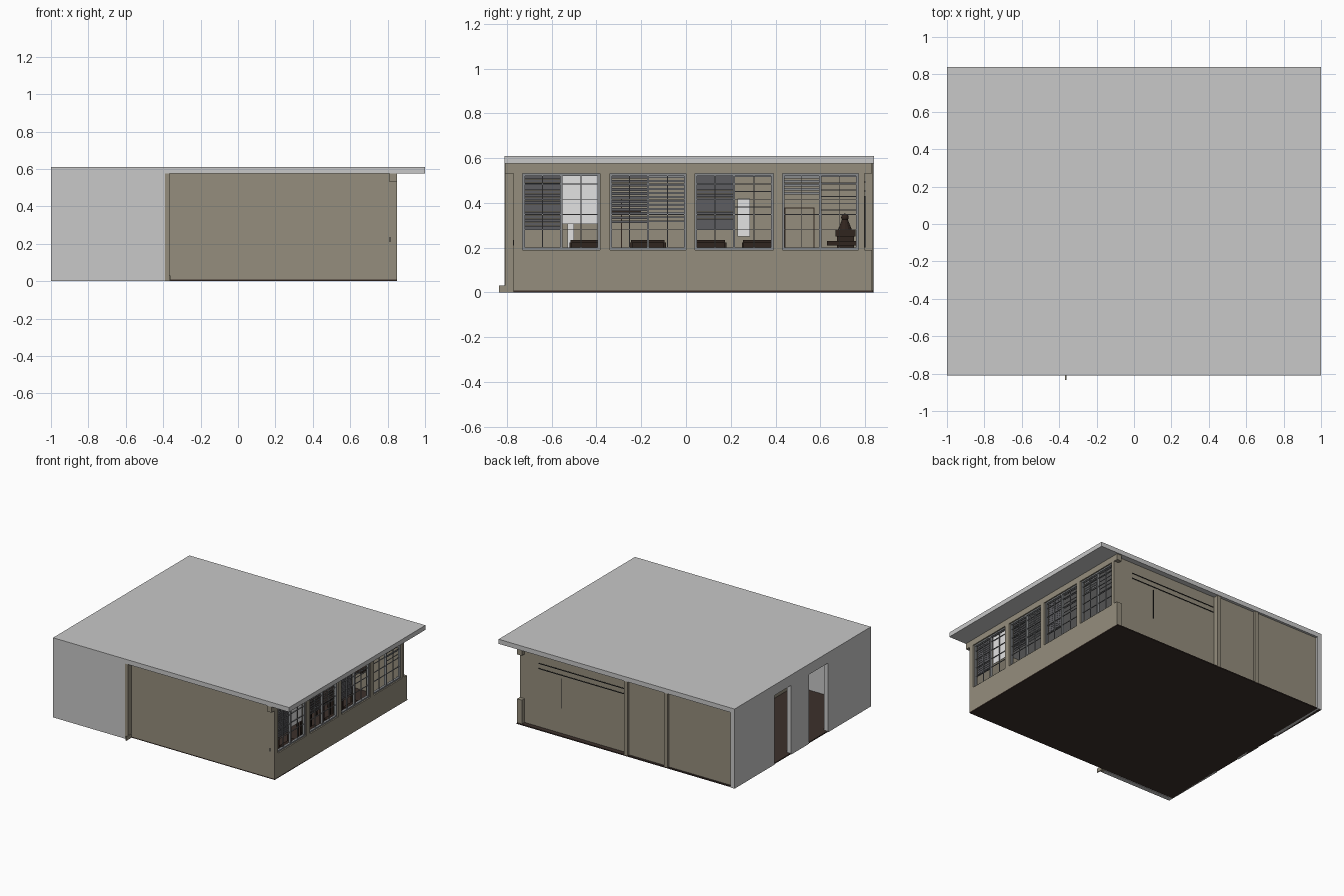
import bpy

if "Cube" in bpy.data.objects:
    bpy.data.objects.remove(bpy.data.objects["Cube"])


def material(name, rgb):
    m = bpy.data.materials.new(name)
    m.use_nodes = True
    m.diffuse_color = (*rgb, 1)
    m.node_tree.nodes["Principled BSDF"].inputs["Base Color"].default_value = (*rgb, 1)
    return m


GREY = material("pale grey", (0.58, 0.58, 0.58))
TAN = material("tan plaster", (0.30, 0.27, 0.205))
BROWN = material("dark brown floor", (0.045, 0.03, 0.024))
WOOD = material("dark wood", (0.03, 0.018, 0.013))
FRAME = material("frame grey", (0.25, 0.26, 0.27))
SLAT = material("slat grey", (0.11, 0.11, 0.12))
WHITE = material("white", (0.76, 0.76, 0.76))
BLACK = material("black", (0.01, 0.01, 0.01))


def boxes(name, mat, parts):
    """One object made of boxes, each given as x, y and z ranges."""
    verts, faces = [], []
    for xs, ys, zs in parts:
        n = len(verts)
        verts += [(x, y, z) for x in xs for y in ys for z in zs]
        faces += [[n + i for i in f] for f in
                  ((0, 1, 3, 2), (4, 6, 7, 5), (0, 4, 5, 1),
                   (2, 3, 7, 6), (0, 2, 6, 4), (1, 5, 7, 3))]
    mesh = bpy.data.meshes.new(name)
    mesh.from_pydata(verts, [], faces)
    mesh.materials.append(mat)
    ob = bpy.data.objects.new(name, mesh)
    bpy.context.collection.objects.link(ob)
    return ob


# Shell
ROOF_Z, HEAD, SILL = 0.575, 0.53, 0.19
boxes("roof_slab", GREY, [((-1, 1), (-0.81, 0.84), (ROOF_Z, 0.61))])
boxes("floor_slab", BROWN, [((-0.995, 0.85), (-0.77, 0.835), (0, 0.008))])
boxes("corridor_front_wall", GREY, [((-0.965, -0.39), (-0.81, -0.775), (0, ROOF_Z))])

# Left wall with two open doorways
doors = [(-0.29, -0.06), (0.155, 0.36)]
left = [((-1, -0.965), (a, b), (0, ROOF_Z))
        for a, b in ((-0.81, -0.29), (-0.06, 0.155), (0.36, 0.84))]
left += [((-1, -0.965), d, (0.53, ROOF_Z)) for d in doors]
boxes("left_wall", GREY, left)

# Plastered front, back and partition walls
boxes("front_wall", TAN, [((-0.365, 0.85), (-0.77, -0.745), (0.008, ROOF_Z))])
boxes("front_pilaster", TAN, [((-0.39, -0.365), (-0.808, -0.745), (0, ROOF_Z))])
boxes("front_kick_plate", TAN, [((-0.368, -0.362), (-0.835, -0.77), (0, 0.03))])
boxes("back_wall", TAN, [
    ((-0.06, 0.85), (0.775, 0.798), (0.008, ROOF_Z)),
    ((-0.40, -0.09), (0.775, 0.818), (0.008, ROOF_Z)),
    ((-0.965, -0.43), (0.775, 0.822), (0.008, ROOF_Z))])
boxes("back_pilasters", TAN, [
    ((x - 0.03, x), (0.775, 0.835), (0.008, ROOF_Z)) for x in (-0.06, -0.40)])
boxes("partition_wall", TAN, [((-0.385, -0.365), (-0.745, 0.775), (0.008, ROOF_Z))])

# Right wall: parapet, head beam and piers around four window bays
bays = [(-0.73, -0.385), (-0.34, 0.0), (0.04, 0.39), (0.43, 0.77)]
X = (0.81, 0.85)
boxes("window_parapet", TAN, [(X, (-0.77, 0.83), (0, SILL))])
boxes("head_beam", TAN, [(X, (-0.808, 0.83), (HEAD, ROOF_Z))])
edges = [-0.77] + [v for b in bays for v in b] + [0.798]
boxes("window_piers", TAN, [
    (X, (edges[i], edges[i + 1]), (SILL, HEAD)) for i in range(0, len(edges), 2)])


def window_grid(y0, y1, x0=0.822, x1=0.84):
    """Frame, mullion, transom and thin glazing bars of a bay."""
    t = 0.01
    mid = (y0 + y1) / 2
    out = [((x0, x1), (y - t / 2, y + t / 2), (SILL, HEAD))
           for y in (y0 + t / 2, mid, y1 - t / 2)]
    out += [((x0, x1), (y0, y1), (z, z + t)) for z in (SILL, HEAD - t)]
    bar = 0.004
    for k in (1, 3):
        y = y0 + (y1 - y0) * k / 4
        out.append(((0.828, 0.834), (y, y + bar), (SILL, HEAD)))
    for k in range(1, 5):
        z = SILL + (HEAD - SILL) * k / 5 + 0.02
        out.append(((0.828, 0.834), (y0, y1), (z, z + bar)))
    return out


def slats(y0, y1, bottom, step, depth):
    """Stack of horizontal blind slats hanging from the window head."""
    count = int((HEAD - 0.01 - bottom) / step)
    return [((0.817, 0.821), (y0, y1), (HEAD - 0.01 - i * step - depth, HEAD - 0.01 - i * step))
            for i in range(count)]


for n, (a, b) in enumerate(bays):
    boxes(f"window_frame_{n + 1}", FRAME, window_grid(a, b))

half = [((a + 0.01, (a + b) / 2 - 0.005), ((a + b) / 2 + 0.005, b - 0.01)) for a, b in bays]
dark = slats(*half[0][0], 0.28, 0.016, 0.014) + slats(*half[2][0], 0.27, 0.016, 0.015)
dark += slats(*half[1][0], 0.29, 0.018, 0.012)
boxes("dark_blinds", SLAT, dark)
pale = slats(*half[1][1], 0.29, 0.018, 0.008) + slats(*half[3][0], 0.43, 0.018, 0.011)
pale += slats(*half[2][1], 0.33, 0.034, 0.004) + slats(*half[3][1], 0.32, 0.03, 0.004)
boxes("pale_blinds", FRAME, pale)
boxes("white_blind", WHITE, [((0.817, 0.821), half[0][1], (0.305, 0.52))])

# Partition details: boards, door leaf and trim
boxes("wall_boards", WHITE, [
    ((-0.365, -0.358), y, z) for y, z in
    (((-0.53, -0.50), (0.01, 0.305)), ((0.23, 0.285), (0.25, 0.42)))])
boxes("wall_trim", WOOD, [
    ((-0.365, -0.359), y, z) for y, z in
    (((-0.29, -0.285), (0.2, 0.42)), ((-0.34, -0.2), (0.36, 0.366)),
     ((0.44, 0.445), (0.01, 0.38)), ((0.57, 0.575), (0.01, 0.38)),
     ((0.44, 0.575), (0.375, 0.38)))])

# Rows of school desks with benches
desks = []
for x in (-0.15, 0.12, 0.39, 0.64):
    for y in (-0.44, -0.17, 0.10, 0.33):
        h = 0.075
        desks.append(((x - 0.05, x + 0.05), (y - h, y + h), (0.222, 0.234)))
        desks.append(((x - 0.045, x - 0.035), (y - h, y + h), (0.16, 0.222)))
        desks.append(((x + 0.07, x + 0.12), (y - h, y + h), (0.12, 0.13)))
        for s in (-1, 1):
            leg = (y + s * h - 0.005, y + s * h + 0.005)
            desks.append(((x - 0.045, x - 0.035), leg, (0.008, 0.222)))
            desks.append(((x + 0.035, x + 0.045), leg, (0.008, 0.222)))
            desks.append(((x + 0.09, x + 0.10), leg, (0.008, 0.12)))
boxes("desks_and_benches", WOOD, desks)

# Pedestal and small bust near the back wall
boxes("pedestal", WOOD, [((0.3, 0.38), (0.675, 0.75), (0.008, 0.27)),
                         ((0.29, 0.39), (0.668, 0.757), (0.25, 0.28)),
                         ((0.1, 0.6), (0.63, 0.765), (0.21, 0.23))])
bpy.ops.mesh.primitive_cone_add(vertices=12, radius1=0.032, radius2=0.012, depth=0.05,
                                location=(0.34, 0.71, 0.303))
bpy.context.object.name = "bust_shoulders"
bpy.context.object.data.materials.append(WOOD)
bpy.ops.mesh.primitive_uv_sphere_add(segments=12, ring_count=8, radius=0.017,
                                     location=(0.34, 0.71, 0.335))
bpy.context.object.name = "bust_head"
bpy.context.object.data.materials.append(WOOD)
bpy.ops.object.shade_smooth_by_angle()

# Thin dark seams on the back and front walls
boxes("back_wall_seams", BLACK, [
    ((-0.05, 0.69), (0.798, 0.801), (z, z + 0.006)) for z in (0.45, 0.49)]
    + [((0.49, 0.495), (0.798, 0.801), (0.2, 0.43))])
boxes("front_wall_socket", BLACK, [((0.81, 0.816), (-0.773, -0.77), (0.21, 0.235))])
